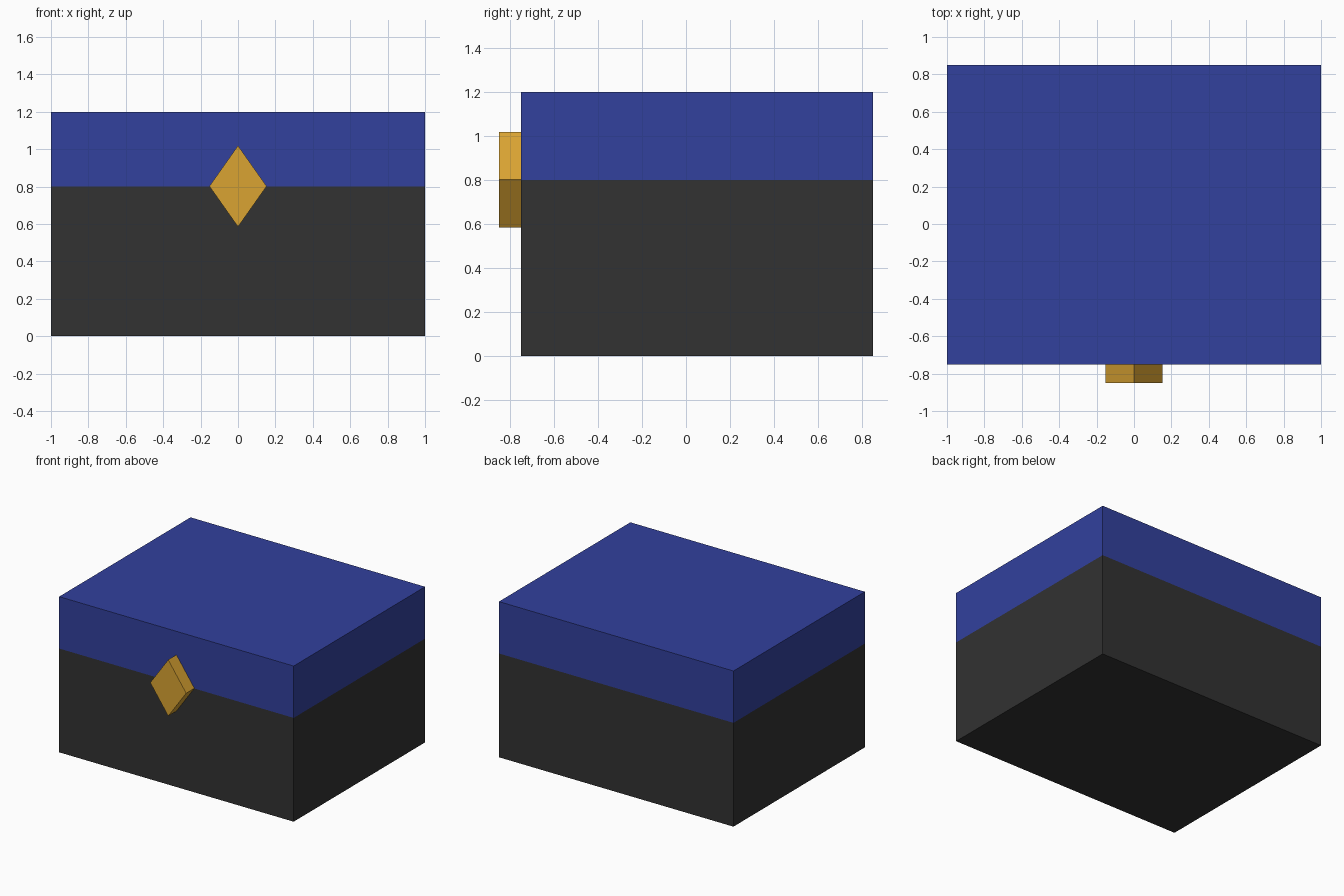
import bpy
import bmesh

if "Cube" in bpy.data.objects:
    bpy.data.objects.remove(bpy.data.objects["Cube"])


def material(name, rgb):
    m = bpy.data.materials.new(name)
    m.diffuse_color = (*rgb, 1.0)
    m.use_nodes = True
    m.node_tree.nodes["Principled BSDF"].inputs["Base Color"].default_value = m.diffuse_color
    return m


def prism(name, profile, y0, y1, mat):
    """Extrude an (x, z) profile, listed anticlockwise from the front, along y."""
    bm = bmesh.new()
    face = bm.faces.new([bm.verts.new((x, y0, z)) for x, z in profile])
    ext = bmesh.ops.extrude_face_region(bm, geom=[face], use_keep_orig=True)
    moved = [v for v in ext["geom"] if isinstance(v, bmesh.types.BMVert)]
    bmesh.ops.translate(bm, verts=moved, vec=(0, y1 - y0, 0))
    bmesh.ops.recalc_face_normals(bm, faces=bm.faces[:])
    me = bpy.data.meshes.new(name)
    bm.to_mesh(me)
    bm.free()
    me.materials.append(mat)
    ob = bpy.data.objects.new(name, me)
    bpy.context.collection.objects.link(ob)
    return ob


def rect(z0, z1):
    return [(-1, z0), (1, z0), (1, z1), (-1, z1)]


charcoal = material("charcoal", (0.032, 0.032, 0.032))
blue = material("blue", (0.032, 0.052, 0.34))
gold = material("gold", (0.70, 0.37, 0.032))

# Chest body and lid
prism("chest_base", rect(0, 0.8), -0.75, 0.85, charcoal)
prism("chest_lid", rect(0.8, 1.2), -0.75, 0.85, blue)

# Diamond clasp straddling the lid seam
w, h, zc = 0.153, 0.217, 0.802
prism("diamond_clasp", [(0, zc - h), (w, zc), (0, zc + h), (-w, zc)],
      -0.85, -0.75, gold)
